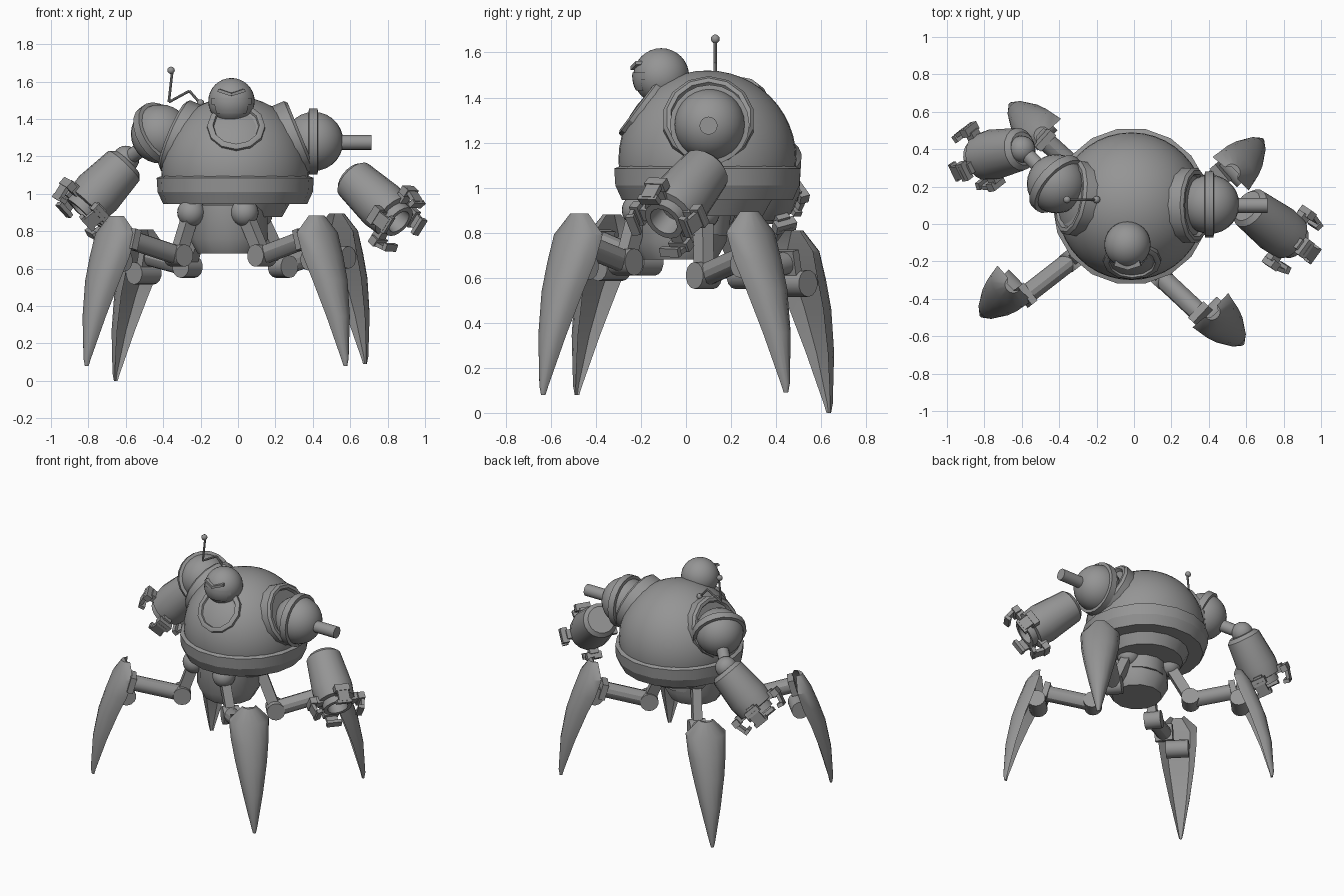
import bpy, bmesh, math
from mathutils import Vector as V, Matrix

cube = bpy.data.objects.get("Cube")
if cube:
    bpy.data.objects.remove(cube)

grey = bpy.data.materials.new("steel grey")
grey.use_nodes = True
COLOUR = (0.3, 0.3, 0.3, 1)
grey.diffuse_color = COLOUR
grey.node_tree.nodes["Principled BSDF"].inputs["Base Color"].default_value = COLOUR


def finish(name, bm, angle=30):
    bmesh.ops.recalc_face_normals(bm, faces=bm.faces)
    mesh = bpy.data.meshes.new(name)
    bm.to_mesh(mesh)
    bm.free()
    mesh.materials.append(grey)
    ob = bpy.data.objects.new(name, mesh)
    bpy.context.scene.collection.objects.link(ob)
    bpy.ops.object.select_all(action='DESELECT')
    ob.select_set(True)
    bpy.context.view_layer.objects.active = ob
    bpy.ops.object.shade_smooth_by_angle(angle=math.radians(angle))


def frame(origin, axis, up=(0, 0, 1)):
    """Matrix whose z runs along axis and whose x leans towards up."""
    z = V(axis).normalized()
    x = V(up) - z * V(up).dot(z)
    if x.length < 0.01:
        x = z.orthogonal()
    x.normalize()
    m = Matrix((x, z.cross(x), z)).transposed().to_4x4()
    m.translation = V(origin)
    return m


def lathe(name, profile, matrix, n=16, angle=30):
    """Closed turned solid from (radius, height) pairs."""
    bm = bmesh.new()
    rings = []
    for r, h in profile:
        rings.append([bm.verts.new(matrix @ V((r * math.cos(math.tau * i / n),
                      r * math.sin(math.tau * i / n), h))) for i in range(n)])
    for a, b in zip(rings, rings[1:]):
        for i in range(n):
            bm.faces.new((a[i], a[(i + 1) % n], b[(i + 1) % n], b[i]))
    bm.faces.new(rings[0])
    bm.faces.new(rings[-1])
    finish(name, bm, angle)


def rod(name, p, q, r, n=14):
    axis = V(q) - V(p)
    lathe(name, [(r, 0), (r, axis.length)], frame(p, axis), n)


def ball(name, centre, r, seg=24):
    bm = bmesh.new()
    bmesh.ops.create_uvsphere(bm, u_segments=seg, v_segments=seg // 2, radius=r,
                              matrix=Matrix.Translation(centre))
    finish(name, bm, 40)


def block(name, matrix, centre, size):
    bm = bmesh.new()
    bmesh.ops.create_cube(bm, size=1, matrix=matrix @ Matrix.Translation(centre)
                          @ Matrix.Diagonal((*size, 1)))
    finish(name, bm)


# Body: dome, belt ring with stepped underside, neck and pelvis
dome_at = V((-0.015, 0.095, 1.125))
bm = bmesh.new()
bmesh.ops.create_uvsphere(bm, u_segments=40, v_segments=24, radius=0.395,
                          matrix=Matrix.Translation(dome_at))
bmesh.ops.bisect_plane(bm, geom=bm.verts[:] + bm.edges[:] + bm.faces[:],
                       plane_co=(0, 0, 1.02), plane_no=(0, 0, -1), clear_outer=True)
finish("dome", bm, 40)
base = Matrix.Translation((dome_at.x, dome_at.y, 0))
lathe("belt_ring", [(0.38, 1.1), (0.42, 1.085), (0.415, 1.01), (0.385, 0.945),
                    (0.29, 0.945), (0.25, 0.875)], base, 18, 20)
rod("neck", (-0.03, 0.03, 0.8), (-0.03, 0.05, 1.0), 0.16)
lathe("pelvis", [(0.205, 0.94), (0.21, 0.76), (0.165, 0.68)],
      Matrix.Translation((-0.05, -0.03, 0)), 12, 31)

# Head with mask and brows
head = V((-0.035, -0.11, 1.495))
ball("head", head, 0.124, 32)
bm = bmesh.new()
bmesh.ops.create_uvsphere(bm, u_segments=32, v_segments=24, radius=0.129)
bmesh.ops.delete(bm, geom=[v for v in bm.verts
                 if v.co.y > -0.07 or v.co.z > 0.02 or v.co.z < -0.07], context='VERTS')
bmesh.ops.translate(bm, verts=bm.verts, vec=head)
finish("mask", bm)
for s in (-1, 1):
    m = Matrix.Translation(head) @ Matrix.Rotation(s * 0.3, 4, 'Z') @ Matrix.Rotation(-s * 0.3, 4, 'Y')
    block("brow", m, (s * 0.012, -0.115, 0.045), (0.08, 0.03, 0.016))

# Chest porthole
port = frame((-0.01, -0.195, 1.355), (0, -0.8, 0.6))
lathe("porthole", [(0.155, -0.06), (0.155, 0.012), (0.14, 0.02), (0.125, 0.02),
                   (0.12, 0.008)], port, 12)

# Shoulder collars and pods
for side, at, axis in (("left", (0.31, 0.1, 1.3), (0.92, 0, 0.38)),
                       ("right", (-0.32, 0.14, 1.305), (-0.9, 0.15, 0.38))):
    lathe(side + "_collar", [(0.205, -0.06), (0.205, 0.015), (0.19, 0.03), (0.17, 0.03),
                             (0.16, 0.01)], frame(at, axis), 14)
for side, at, axis in (("left", V((0.405, 0.105, 1.28)), V((1, 0, 0))),
                       ("right", V((-0.415, 0.215, 1.32)), V((-0.66, 0.6, -0.45)))):
    ball(side + "_pod", at, 0.158, 28)
    lathe(side + "_pod_ring", [(0.14, -0.03), (0.177, -0.025), (0.177, 0.02), (0.14, 0.025)],
          frame(at, axis), 20)
rod("cannon", (0.5, 0.1, 1.275), (0.715, 0.1, 1.275), 0.04, 16)

# Right elbow
rod("right_upper_arm", (-0.47, 0.27, 1.27), (-0.6, 0.4, 1.18), 0.04)
ball("right_elbow", (-0.6, 0.4, 1.185), 0.072)


# Forearms with a hollow wrist and four claws
def forearm(side, start, end, up):
    axis = V(end) - V(start)
    n = axis.length
    m = frame(start, axis, up)
    lathe(side + "_forearm", [(0.09, -0.025), (0.115, 0), (0.135, n * 0.7), (0.125, n),
                              (0.095, n + 0.005), (0.095, n + 0.05), (0.068, n + 0.05),
                              (0.06, n - 0.04)], m, 18, 25)
    for i in range(4):
        c = m @ Matrix.Rotation(math.tau * i / 4, 4, 'Z')
        block(side + "_claw_mount", c, (0.125, 0, n - 0.01), (0.06, 0.06, 0.05))
        block(side + "_claw_arm", c, (0.165, 0, n), (0.045, 0.1, 0.045))
        tilt = c @ Matrix.Translation((0.178, 0, n)) @ Matrix.Rotation(-0.25, 4, 'Y')
        block(side + "_claw_finger", tilt, (0, 0, 0.045), (0.022, 0.075, 0.09))
        block(side + "_claw_tip", tilt, (-0.012, 0, 0.09), (0.04, 0.1, 0.025))


forearm("left", (0.62, 0.085, 1.075), (0.83, -0.075, 0.88), (0.17, -0.11, 0.28))
forearm("right", (-0.61, 0.4, 1.15), (-0.81, 0.36, 0.94), (-0.16, 0.33, 0.09))


# Legs: hip ball, link, knuckle, shaft, knee and hollow blade shin
def blade(name, tip, out, height):
    wide = V((-out.y, out.x, 0))
    # outward offset, height share, half width, depth
    stations = [(-0.2, 1, 0.045, 0.05), (-0.145, 0.885, 0.132, 0.11), (-0.095, 0.73, 0.124, 0.12),
                (-0.05, 0.57, 0.105, 0.11), (-0.012, 0.33, 0.068, 0.08),
                (0.002, 0.05, 0.02, 0.03), (-0.005, 0, 0.01, 0.015)]
    bm = bmesh.new()
    rings = []
    for off, share, w, d in stations:
        ring = [(w * math.sin(t), off - d * (1 - math.cos(t) ** 0.8))
                for t in (math.pi / 8 * k for k in range(-3, 4))]
        ring = [(-w, off - d)] + ring + [(w, off - d)]
        ring += [(w * k, off - d * 0.5) for k in (0.6, -0.6)]
        rings.append([bm.verts.new(V(tip) + wide * a + out * b + V((0, 0, height * share)))
                      for a, b in ring])
    n = len(rings[0])
    for a, b in zip(rings, rings[1:]):
        for i in range(n):
            bm.faces.new((a[i], a[(i + 1) % n], b[(i + 1) % n], b[i]))
    bm.faces.new(rings[0])
    bm.faces.new(rings[-1])
    finish(name, bm, 35)


# hip, knuckle, shaft end, blade tip, outward direction, blade top
legs = {
    "front_right": ((-0.25, -0.14, 0.9), (-0.32, -0.18, 0.67), (-0.59, -0.39, 0.76),
                    (-0.82, -0.495, 0.08), (-0.715, -0.7), 0.88),
    "front_left": ((0.035, -0.21, 0.9), (0.13, -0.27, 0.67), (0.365, -0.49, 0.76),
                   (0.585, -0.645, 0.08), (0.69, -0.72), 0.885),
    "back_left": ((0.11, 0.075, 0.89), (0.24, 0.08, 0.61), (0.48, 0.28, 0.7),
                  (0.69, 0.455, 0.09), (0.68, 0.73), 0.895),
    "back_right": ((-0.18, 0.145, 0.89), (-0.27, 0.26, 0.61), (-0.49, 0.46, 0.67),
                   (-0.665, 0.645, 0.0), (-0.72, 0.7), 0.81),
}
for leg, (hip, knuckle, knee, tip, out, top) in legs.items():
    hip, knuckle, knee = V(hip), V(knuckle), V(knee)
    out = V((*out, 0)).normalized()
    run = knee - knuckle
    side = V((-run.y, run.x, 0)).normalized()
    ball(leg + "_hip", hip, 0.075)
    block(leg + "_hip_link", frame((hip + knuckle) / 2, knuckle - hip, side), (0, 0, 0),
          (0.06, 0.07, (knuckle - hip).length))
    rod(leg + "_knuckle", knuckle - side * 0.055, knuckle + side * 0.055, 0.06)
    rod(leg + "_shaft", knuckle, knee, 0.052, 12)
    block(leg + "_shaft_cuff", frame(knee, run, side), (0, 0, -0.015), (0.12, 0.11, 0.04))
    pin = V((tip[0], tip[1], top - 0.235)) - out * 0.225
    across = V((-out.y, out.x, 0)) * 0.075
    rod(leg + "_knee", pin - across, pin + across, 0.06)
    blade(leg + "_blade", tip, out, top - tip[2])

# Bent antenna
points = [V((x, 0.13, z)) for x, z in ((-0.19, 1.47), (-0.26, 1.55), (-0.37, 1.49), (-0.352, 1.65))]
for p, q in zip(points, points[1:]):
    rod("antenna_rod", p, q, 0.007, 8)
ball("antenna_tip", (-0.358, 0.13, 1.66), 0.02, 12)
ball("antenna_foot", (-0.2, 0.13, 1.485), 0.02, 12)
